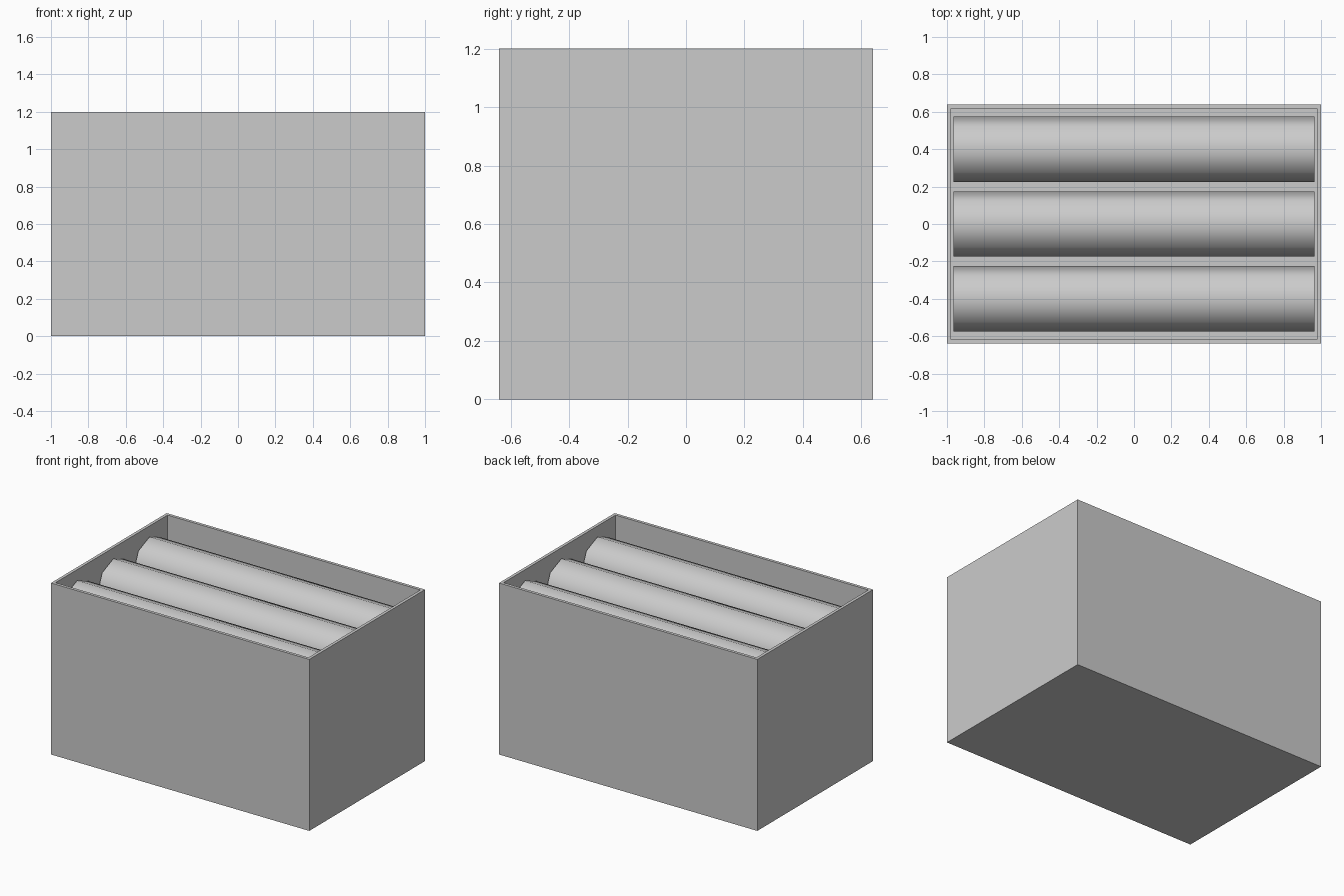
import bpy
import bmesh
import math
from mathutils import Matrix

cube = bpy.data.objects.get("Cube")
if cube:
    bpy.data.objects.remove(cube, do_unlink=True)

LENGTH, WIDTH, HEIGHT = 2.0, 1.28, 1.2
WALL = 0.03
ROLLER_RADIUS = 0.175
ROLLER_SPACING = 0.4
ROLLER_Z = 0.96

grey = bpy.data.materials.new("light_grey")
grey.use_nodes = True
grey.diffuse_color = (0.6, 0.6, 0.6, 1)
grey.node_tree.nodes["Principled BSDF"].inputs["Base Color"].default_value = grey.diffuse_color


def add_object(name, bm):
    mesh = bpy.data.meshes.new(name)
    bm.to_mesh(mesh)
    bm.free()
    mesh.materials.append(grey)
    obj = bpy.data.objects.new(name, mesh)
    bpy.context.collection.objects.link(obj)
    return obj


# Open box: inset the top for the rim, then push it down to the floor
bm = bmesh.new()
bmesh.ops.create_cube(bm, size=1)
bmesh.ops.scale(bm, vec=(LENGTH, WIDTH, HEIGHT), verts=bm.verts)
bmesh.ops.translate(bm, vec=(0, 0, HEIGHT / 2), verts=bm.verts)
top = max(bm.faces, key=lambda f: f.calc_center_median().z)
bmesh.ops.inset_region(bm, faces=[top], thickness=WALL)
well = bmesh.ops.extrude_discrete_faces(bm, faces=[top])["faces"][0]
bmesh.ops.translate(bm, vec=(0, 0, WALL - HEIGHT), verts=well.verts)
add_object("open_box", bm)

# Three eight-sided rollers lying lengthwise, with an edge along the top
for name, step in (("front_roller", -1), ("middle_roller", 0), ("back_roller", 1)):
    bm = bmesh.new()
    bmesh.ops.create_cone(
        bm, cap_ends=True, segments=8, radius1=ROLLER_RADIUS, radius2=ROLLER_RADIUS,
        depth=LENGTH - 2 * WALL - 0.01, matrix=Matrix.Rotation(math.pi / 2, 4, "Y"))
    roller = add_object(name, bm)
    roller.location = (0, step * ROLLER_SPACING, ROLLER_Z)
    bpy.ops.object.select_all(action="DESELECT")
    roller.select_set(True)
    bpy.context.view_layer.objects.active = roller
    bpy.ops.object.shade_smooth_by_angle(angle=math.radians(60))
